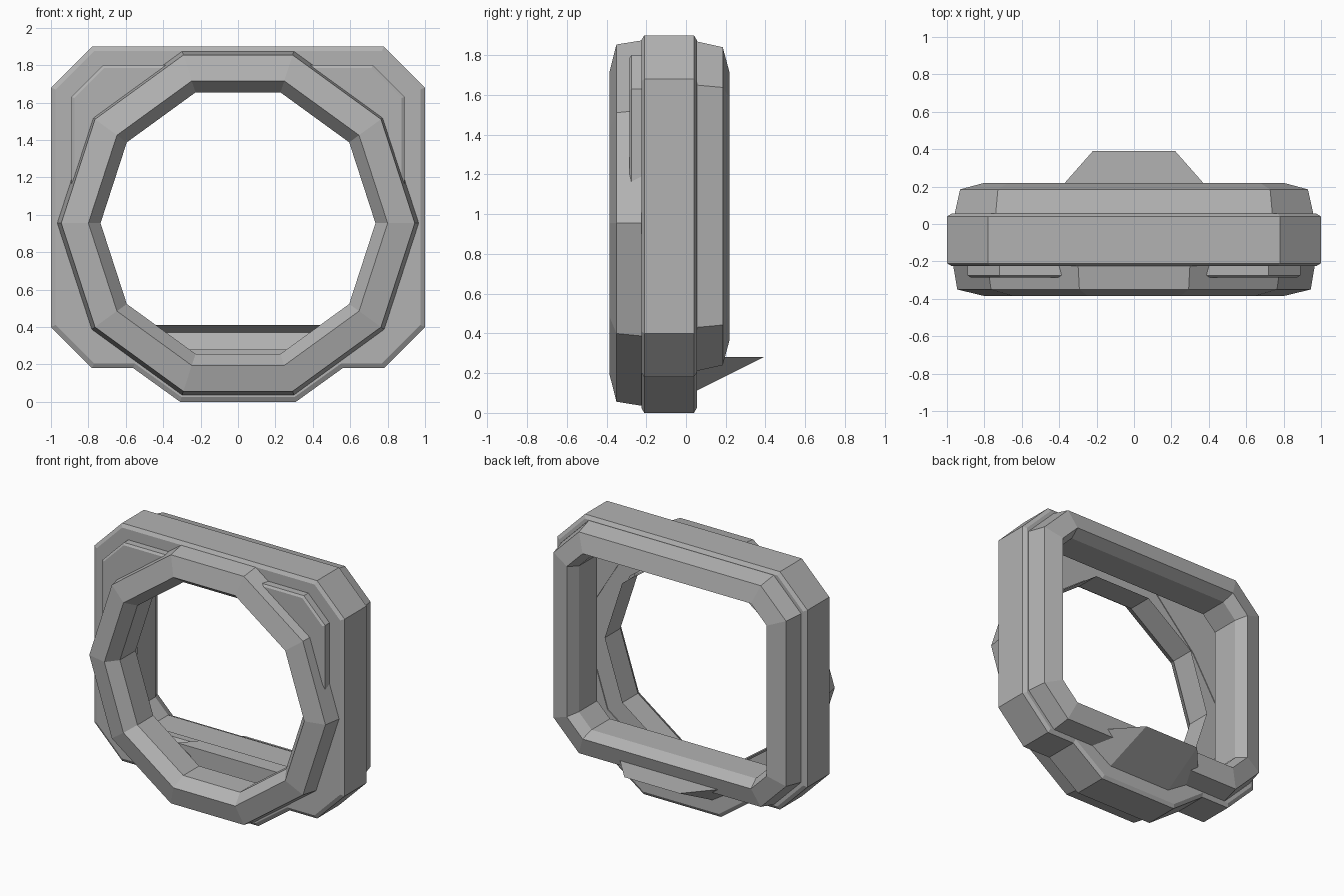
import bpy, bmesh, math
from mathutils import Vector

cube = bpy.data.objects.get("Cube")
if cube:
    bpy.data.objects.remove(cube, do_unlink=True)

# Single painted-metal colour
grey = bpy.data.materials.new("plain_grey")
grey.use_nodes = True
grey.diffuse_color = (0.45, 0.45, 0.45, 1)
grey.node_tree.nodes["Principled BSDF"].inputs["Base Color"].default_value = (0.45, 0.45, 0.45, 1)


def finish(name, bm):
    bmesh.ops.remove_doubles(bm, verts=bm.verts, dist=0.0001)
    bmesh.ops.recalc_face_normals(bm, faces=bm.faces)
    mesh = bpy.data.meshes.new(name)
    bm.to_mesh(mesh)
    bm.free()
    mesh.materials.append(grey)
    obj = bpy.data.objects.new(name, mesh)
    bpy.context.collection.objects.link(obj)
    return obj


def mirrored(half):
    """Close a right-hand outline (bottom to top) with its mirror image."""
    return half + [(-x, z) for x, z in reversed(half)]


def inset(outline, d):
    """Shrink a counter-clockwise outline by d with mitred corners."""
    pts = [Vector(p) for p in outline]
    result = []
    for i, p in enumerate(pts):
        a = (p - pts[i - 1]).normalized()
        b = (pts[(i + 1) % len(pts)] - p).normalized()
        na, nb = Vector((-a.y, a.x)), Vector((-b.y, b.x))
        result.append(p + (na + nb) * (d / (1 + na.dot(nb))))
    return result


def decagon(radius):
    return [(radius * math.cos(math.tau * i / 10),
             0.955 + radius * math.sin(math.tau * i / 10)) for i in range(10)]


def add_loop(bm, outline, y):
    return [bm.verts.new((p[0], y, p[1])) for p in outline]


def loft(bm, sections):
    """Skin a series of (outline, y) sections."""
    loops = [add_loop(bm, o, y) for o, y in sections]
    for a, b in zip(loops, loops[1:]):
        for i in range(len(a)):
            bm.faces.new((a[i - 1], a[i], b[i], b[i - 1]))
    return loops


def plate_with_hole(bm, outer, hole, y):
    edges = []
    for outline in (outer, hole):
        loop = add_loop(bm, outline, y)
        edges += [bm.edges.new((loop[i - 1], loop[i])) for i in range(len(loop))]
    bmesh.ops.triangle_fill(bm, edges=edges, use_beauty=True)


body_outline = mirrored([(0.31, 0), (0.56, 0.18), (0.78, 0.18), (1, 0.4),
                         (1, 1.68), (0.78, 1.9)])
rim_outline = mirrored([(0.74, 0.21), (0.96, 0.43), (0.96, 1.65), (0.74, 1.87)])

# Hollow body: bevelled outer band, front plate and back plate
bm = bmesh.new()
body_edge = inset(body_outline, 0.025)
loft(bm, [(body_edge, -0.225), (body_outline, -0.21),
          (body_outline, 0.04), (body_edge, 0.055)])
plate_with_hole(bm, body_edge, decagon(0.75), -0.225)
plate_with_hole(bm, body_edge, rim_outline, 0.055)
finish("body_frame", bm)

# Ten-sided collar on the front
bm = bmesh.new()
loft(bm, [(decagon(r), y) for r, y in
          [(0.967, -0.22), (0.945, -0.35), (0.8, -0.385), (0.735, -0.3), (0.735, -0.12)]])
finish("front_collar", bm)

# Eight-sided rim on the back
bm = bmesh.new()
loft(bm, [(inset(rim_outline, d), y) for d, y in
          [(0, 0.05), (0.03, 0.185), (0.16, 0.22), (0.2, 0.14), (0.2, -0.07)]])
finish("back_rim", bm)

# Raised plates in the upper front corners
corner = [(0.37, 1.8), (0.7, 1.45), (0.89, 1.14), (0.89, 1.63), (0.72, 1.8)]
for side, name in ((1, "left_corner_plate"), (-1, "right_corner_plate")):
    bm = bmesh.new()
    loops = loft(bm, [(corner, -0.22), (corner, -0.275), (inset(corner, 0.015), -0.285)])
    bm.faces.new(loops[0])
    bm.faces.new(loops[-1])
    for v in bm.verts:
        v.co.x *= side
    finish(name, bm)

# Wedge-shaped lip at the lower back
bm = bmesh.new()
for x, y, z in [(0.52, 0.05, 0.28), (0.25, 0.05, 0.11), (0.22, 0.39, 0.28)]:
    for s in (1, -1):
        bm.verts.new((s * x, y, z))
bmesh.ops.convex_hull(bm, input=bm.verts)
finish("back_lip", bm)
